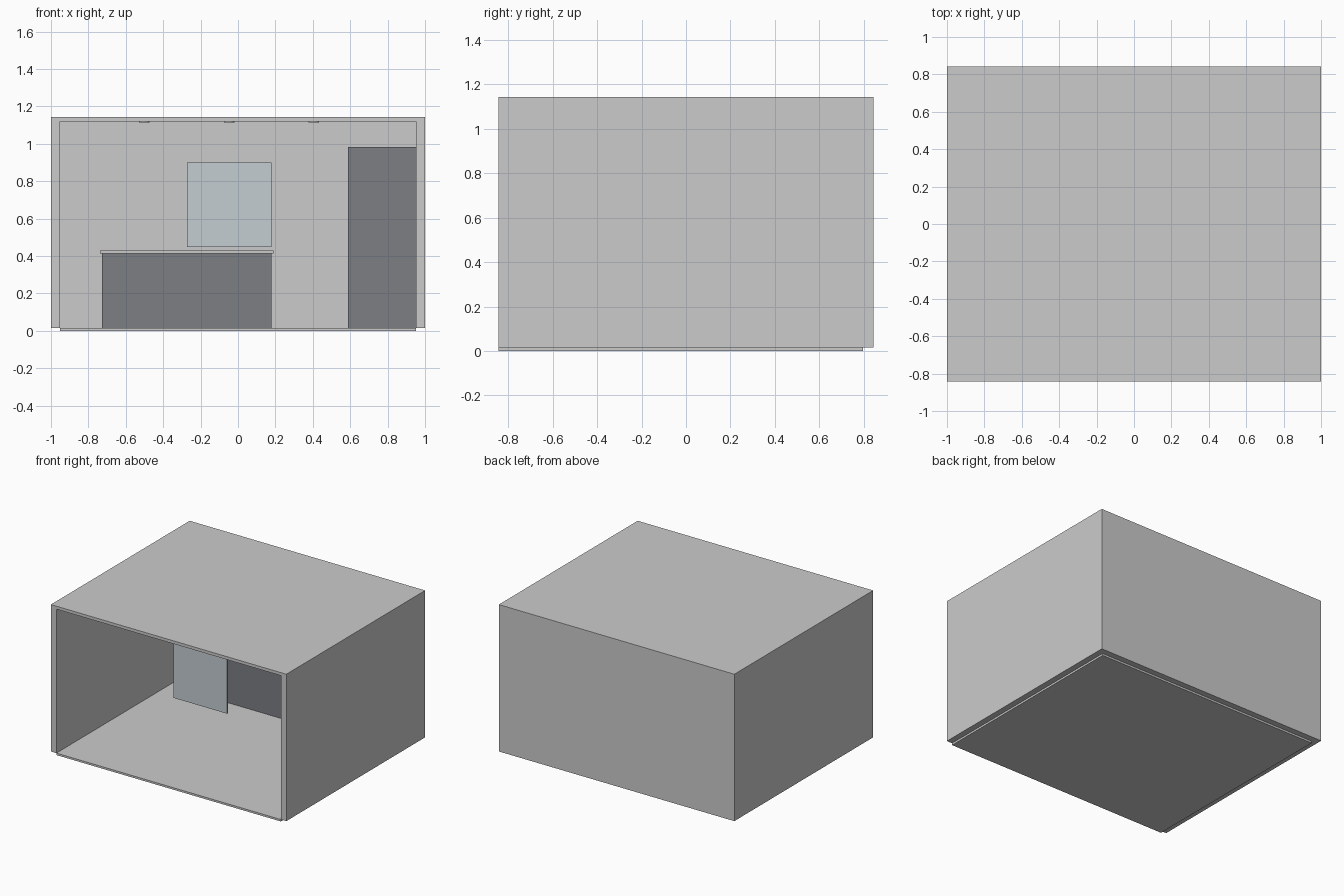
import bpy
import bmesh
from mathutils import Matrix, Vector

if "Cube" in bpy.data.objects:
    bpy.data.objects.remove(bpy.data.objects["Cube"])


def paint(name, colour):
    mat = bpy.data.materials.new(name)
    mat.diffuse_color = colour
    mat.use_nodes = True
    mat.node_tree.nodes["Principled BSDF"].inputs["Base Color"].default_value = mat.diffuse_color
    return mat


def finish(name, bm, mat=None):
    mesh = bpy.data.meshes.new(name)
    bm.to_mesh(mesh)
    bm.free()
    obj = bpy.data.objects.new(name, mesh)
    bpy.context.collection.objects.link(obj)
    if mat:
        mesh.materials.append(mat)
    return obj


def box(name, lo, hi, mat=None):
    lo, hi = Vector(lo), Vector(hi)
    bm = bmesh.new()
    place = Matrix.Translation((lo + hi) / 2) @ Matrix.Diagonal((*(hi - lo), 1))
    bmesh.ops.create_cube(bm, size=1, matrix=place)
    return finish(name, bm, mat)


def disc(name, centre, radius, depth):
    bm = bmesh.new()
    bmesh.ops.create_cone(bm, cap_ends=True, segments=24, radius1=radius,
                          radius2=radius, depth=depth,
                          matrix=Matrix.Translation(centre))
    return finish(name, bm)


charcoal = paint("charcoal", (0.2, 0.21, 0.23, 1))
glass = paint("pale_glass", (0.55, 0.61, 0.64, 1))

# Room shell: three walls and ceiling, open at the front and underneath
shell = box("room_shell", (-1, -0.842, 0.015), (1, 0.842, 1.143))
cavity = box("room_cavity_cutter", (-0.953, -1, -0.1), (0.953, 0.795, 1.12))
cavity.hide_render = True
cavity.hide_viewport = True
cut = shell.modifiers.new("hollow", "BOOLEAN")
cut.operation = "DIFFERENCE"
cut.solver = "EXACT"
cut.object = cavity

# Floor slab, slightly below the wall bottoms
box("floor", (-0.953, -0.842, 0), (0.953, 0.795, 0.015))

# Counter unit against the back wall with overhanging worktop
box("counter_base", (-0.727, 0.522, 0.015), (0.18, 0.795, 0.414), charcoal)
box("worktop", (-0.737, 0.512, 0.414), (0.19, 0.795, 0.428))

# Tall cupboard in the back right corner
box("tall_cupboard", (0.588, 0.522, 0.015), (0.953, 0.795, 0.982), charcoal)

# Free-hanging glass panel
box("glass_panel", (-0.273, -0.39, 0.448), (0.18, -0.381, 0.9), glass)

# Row of ceiling downlights
for i, x in enumerate((-0.502, -0.048, 0.405)):
    disc(f"downlight_{i + 1}", (x, 0, 1.1165), 0.028, 0.008)
